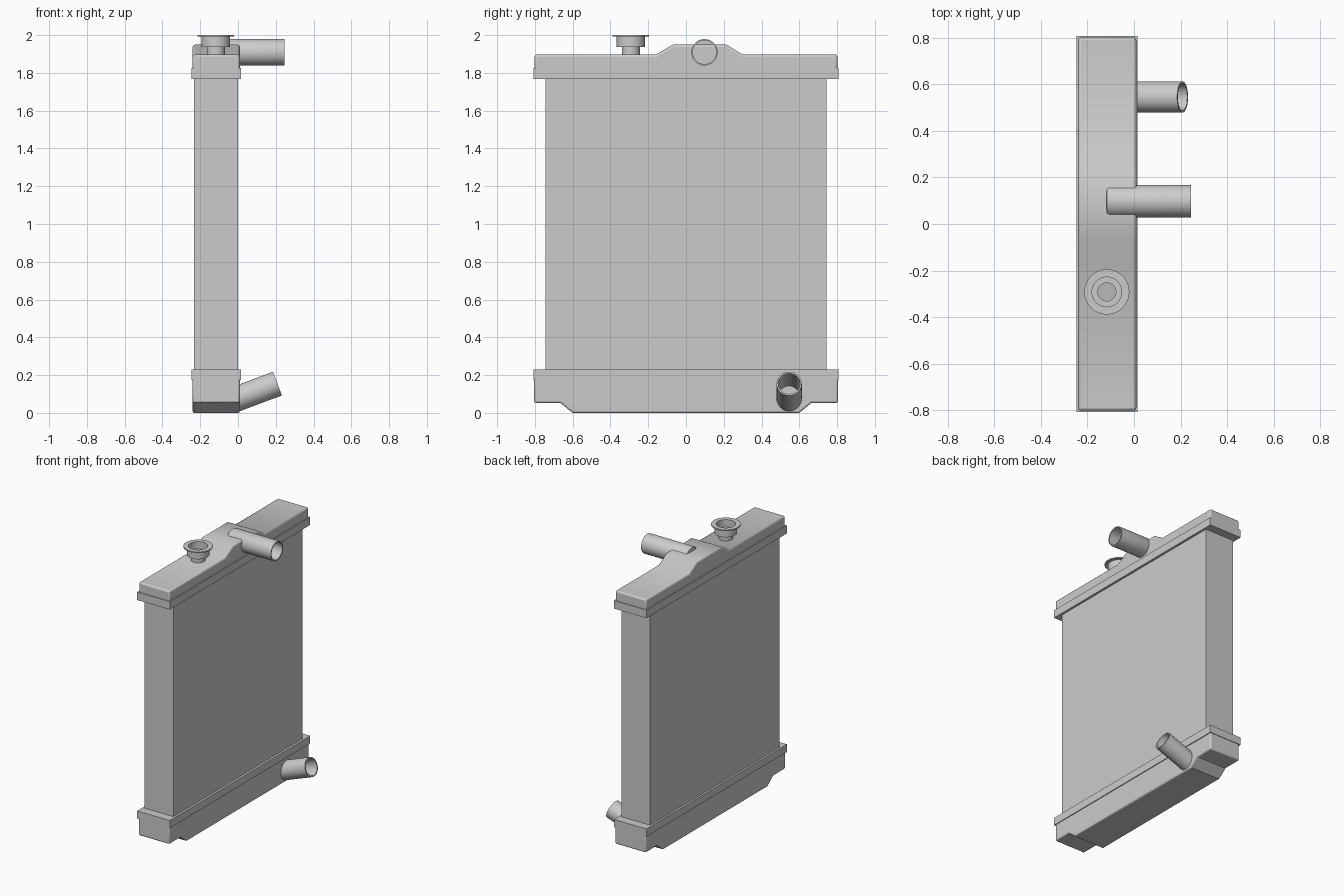
import bpy, bmesh, math
from mathutils import Matrix, Vector

if "Cube" in bpy.data.objects:
    bpy.data.objects.remove(bpy.data.objects["Cube"])


def finish(name, bm, smooth=False, bevel=0):
    bmesh.ops.recalc_face_normals(bm, faces=bm.faces)
    me = bpy.data.meshes.new(name)
    bm.to_mesh(me)
    bm.free()
    ob = bpy.data.objects.new(name, me)
    bpy.context.collection.objects.link(ob)
    if bevel:
        m = ob.modifiers.new("bevel", 'BEVEL')
        m.width, m.segments = bevel, 3
        m.limit_method, m.angle_limit = 'ANGLE', math.radians(45)
    if smooth:
        bpy.ops.object.select_all(action='DESELECT')
        ob.select_set(True)
        bpy.context.view_layer.objects.active = ob
        bpy.ops.object.shade_smooth_by_angle(angle=math.radians(35))
    return ob


def slab(name, profile, x0, x1, bevel=0):
    """Extrude a (y, z) outline along x."""
    bm = bmesh.new()
    face = bm.faces.new([bm.verts.new((x0, y, z)) for y, z in profile])
    ext = bmesh.ops.extrude_face_region(bm, geom=[face])["geom"]
    bmesh.ops.translate(bm, vec=(x1 - x0, 0, 0),
                        verts=[v for v in ext if isinstance(v, bmesh.types.BMVert)])
    return finish(name, bm, bevel > 0, bevel)


def box(name, x0, x1, hy, z0, z1):
    return slab(name, [(-hy, z0), (hy, z0), (hy, z1), (-hy, z1)], x0, x1)


def lathe(name, profile, origin, axis, closed=False, flat_start=False, n=40):
    """Spin (radius, distance) points about an axis; flat_start cuts the base to the x = 0 plane."""
    bm = bmesh.new()
    pts = profile + profile[:1] if closed else profile
    vs = [bm.verts.new((r, 0, t)) for r, t in pts]
    es = [bm.edges.new(p) for p in zip(vs, vs[1:])]
    bmesh.ops.spin(bm, geom=vs + es, cent=(0, 0, 0), axis=(0, 0, 1),
                   angle=math.tau, steps=n)
    bmesh.ops.remove_doubles(bm, verts=bm.verts, dist=1e-5)
    axis = Vector(axis).normalized()
    base = [v for v in bm.verts if abs(v.co.z) < 1e-6]
    bm.transform(Matrix.Translation(origin) @ axis.to_track_quat('Z', 'Y').to_matrix().to_4x4())
    if flat_start:
        for v in base:
            v.co -= axis * (v.co.x / axis.x)
    return finish(name, bm, True)


# Core and the two crimped flanges
box("core", -0.233, 0.0, 0.745, 0.2, 1.8)
box("top_flange", -0.247, 0.016, 0.808, 1.767, 1.825)
box("bottom_flange", -0.247, 0.016, 0.808, 0.175, 0.231)

# Top tank with raised hump, bottom tank with stepped ends
slab("top_tank", [(-0.802, 1.79), (0.802, 1.79), (0.802, 1.897), (0.3, 1.897),
                  (0.215, 1.949), (-0.07, 1.949), (-0.16, 1.897), (-0.802, 1.897)],
     -0.24, 0.01, 0.012)
slab("bottom_tank", [(-0.804, 0.21), (-0.804, 0.053), (-0.665, 0.053), (-0.6, 0),
                     (0.6, 0), (0.665, 0.053), (0.804, 0.053), (0.804, 0.21)],
     -0.24, 0.01, 0.01)

# Inlet pipe: hollow, closed at the rear
lathe("inlet_pipe", [(0, -0.118), (0.058, -0.118), (0.066, -0.115), (0.07, -0.106),
                     (0.07, 0.245), (0.062, 0.245), (0.062, -0.1), (0, -0.1)],
      (0, 0.098, 1.909), (1, 0, 0))

# Outlet pipe: hollow, angled upward
lathe("outlet_pipe", [(0.067, 0), (0.067, 0.223), (0.058, 0.223), (0.058, 0)],
      (0, 0.546, 0.077), (0.937, 0, 0.35), closed=True, flat_start=True)

# Filler neck: lip, cup and throat
lathe("filler_neck", [(0.048, 1.885), (0.048, 1.936), (0.075, 1.936), (0.075, 1.992),
                      (0.097, 1.992), (0.097, 2.0), (0.064, 2.0), (0.064, 1.946),
                      (0.039, 1.946), (0.039, 1.885)],
      (-0.117, -0.292, 0), (0, 0, 1), closed=True)
